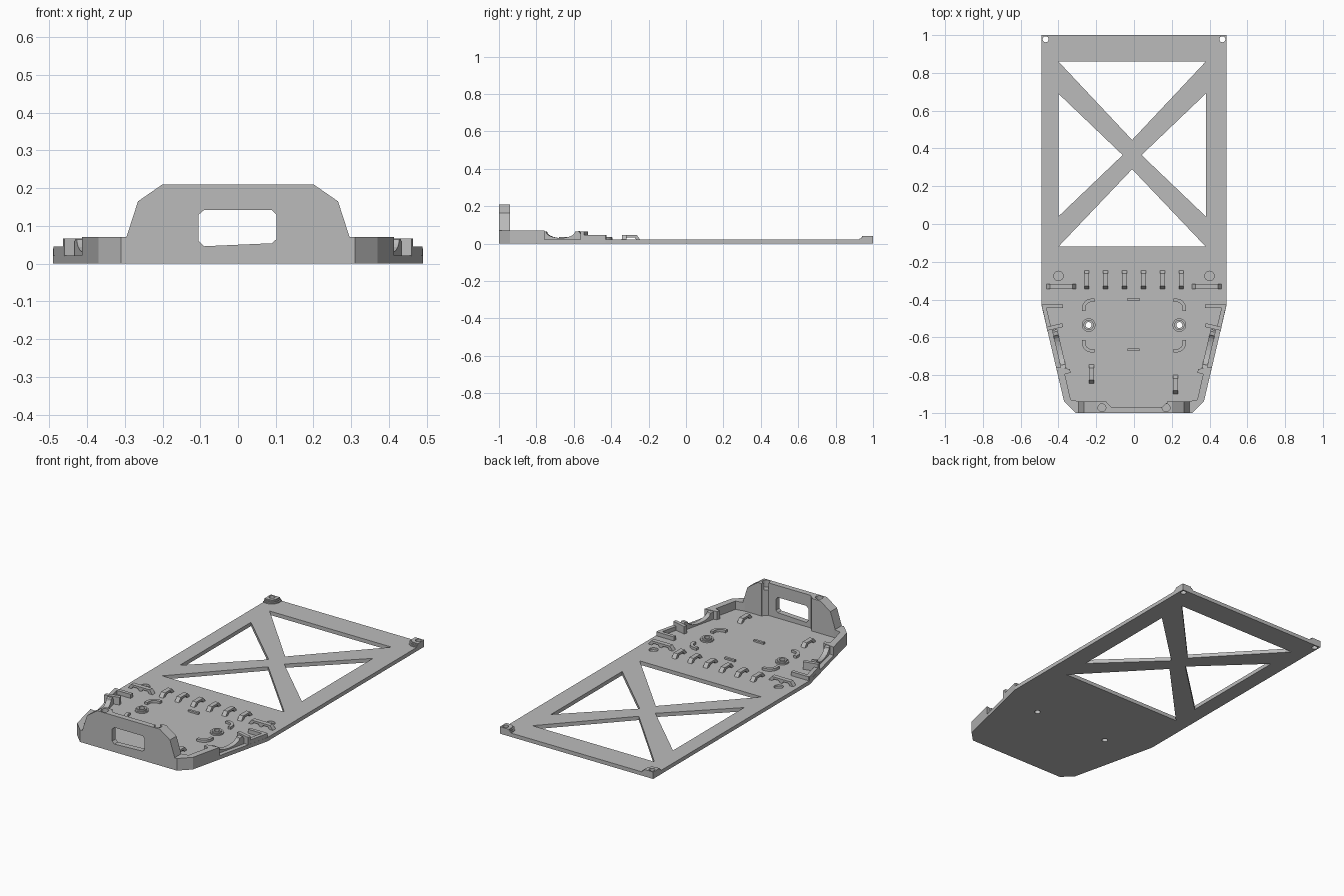
import bpy, bmesh, math
from mathutils import Matrix, Vector

if "Cube" in bpy.data.objects:
    bpy.data.objects.remove(bpy.data.objects["Cube"])

grey = bpy.data.materials.new("plain grey")
grey.use_nodes = True
COLOUR = (0.5, 0.5, 0.5, 1)
grey.diffuse_color = COLOUR
grey.node_tree.nodes["Principled BSDF"].inputs["Base Color"].default_value = COLOUR

T = 0.022  # plate thickness
FRONT = Matrix.Rotation(math.pi / 2, 4, "X")  # local y becomes z, depth runs to -y


def frame(origin, u):
    """Upright frame: first axis along u, second up, third across."""
    u = Vector(u).normalized()
    up = Vector((0, 0, 1))
    m = Matrix((u, up, u.cross(up))).transposed().to_4x4()
    return Matrix.Translation(origin) @ m


def circle(x, y, r, n=24):
    return [(x + r * math.cos(2 * math.pi * i / n), y + r * math.sin(2 * math.pi * i / n)) for i in range(n)]


def rect(x0, y0, x1, y1):
    return [(x0, y0), (x1, y0), (x1, y1), (x0, y1)]


def flip(points, s=-1):
    return [(s * x, y) for x, y in points]


def prism(name, loops, lo, hi, matrix=Matrix()):
    """Extrude a filled outline (first loop) with holes (other loops)."""
    curve = bpy.data.curves.new(name, "CURVE")
    curve.dimensions = "2D"
    curve.fill_mode = "BOTH"
    curve.extrude = (hi - lo) / 2
    for loop in loops:
        spline = curve.splines.new("POLY")
        spline.points.add(len(loop) - 1)
        for p, (x, y) in zip(spline.points, loop):
            p.co = (x, y, 0, 1)
        spline.use_cyclic_u = True
    temp = bpy.data.objects.new(name, curve)
    mesh = bpy.data.meshes.new_from_object(temp)
    bpy.data.objects.remove(temp)
    bpy.data.curves.remove(curve)
    mesh.transform(matrix @ Matrix.Translation((0, 0, (lo + hi) / 2)))
    bm = bmesh.new()
    bm.from_mesh(mesh)
    bmesh.ops.remove_doubles(bm, verts=bm.verts, dist=1e-5)
    bmesh.ops.recalc_face_normals(bm, faces=bm.faces)
    bm.to_mesh(mesh)
    bm.free()
    mesh.materials.clear()
    mesh.materials.append(grey)
    for p in mesh.polygons:
        p.use_smooth = False
    obj = bpy.data.objects.new(name, mesh)
    bpy.context.collection.objects.link(obj)
    return obj


def cut(obj, cutters):
    """Subtract the cutters, keep the result, and drop the helpers."""
    for c in cutters:
        c.hide_render = True
        mod = obj.modifiers.new("cut", "BOOLEAN")
        mod.operation, mod.solver, mod.object = "DIFFERENCE", "EXACT", c
    bpy.context.view_layer.update()
    obj.data = bpy.data.meshes.new_from_object(obj.evaluated_get(bpy.context.evaluated_depsgraph_get()))
    obj.modifiers.clear()
    for c in cutters:
        bpy.data.objects.remove(c)


# Base plate with cross-braced opening and screw holes
half = [(0.49, 1), (0.49, -0.43), (0.37, -0.94), (0.31, -1)]
outline = half + flip(half)[::-1]
L, R, B, F = -0.4, 0.38, 0.86, -0.12
openings = [
    [(L, B), (R, B), (-0.01, 0.445)],
    [(L, F), (R, F), (-0.01, 0.29)],
    [(L, 0.69), (L, 0.04), (-0.06, 0.365)],
    [(R, 0.69), (R, 0.04), (0.04, 0.365)],
]
holes = [circle(s * 0.24, -0.535, 0.016) for s in (-1, 1)]
holes += [circle(s * 0.468, 0.978, 0.016) for s in (-1, 1)]
plate = prism("base_plate", [outline] + openings + holes, 0, T)
cut(plate, [prism("recess_cutter", [circle(s * 0.4, -0.275, 0.025)], 0.01, 0.04) for s in (-1, 1)])

# Tall front wall with handle window, inner recess and screw holes
edge = [(0.297, 0.001), (0.295, 0.072), (0.265, 0.165), (0.2, 0.21)]
wall = prism("front_wall", [edge + flip(edge)[::-1]], 0.94, 1, FRONT)
window = [(-0.09, 0.046), (0.09, 0.054), (0.102, 0.065), (0.102, 0.13),
          (0.09, 0.142), (-0.09, 0.142), (-0.104, 0.13), (-0.104, 0.06)]
niche = [(-0.145, -0.93), (-0.145, -0.945), (-0.12, -0.968), (0.15, -0.968), (0.175, -0.945), (0.175, -0.93)]
cut(wall, [prism("window_cutter", [window], 0.9, 1.1, FRONT),
           prism("niche_cutter", [niche], T, 0.3)]
    + [prism("screw_cutter", [circle(s * 0.17, -0.973, 0.021)], 0.17, 0.3) for s in (-1, 1)])


def clip(name, x, y, u, length, bays=1):
    """Low cable clip with one or more arched openings underneath."""
    h = length / 2
    points = [(-h, 0), (-h + 0.018, 0.024), (h - 0.018, 0.024), (h, 0)]
    bay = (length - 0.03) / bays
    for i in range(bays):
        c = h - 0.015 - bay * (i + 0.5)
        w = bay / 2 - 0.006
        points += [(c + w, 0), (c + w - 0.01, 0.012), (c - w + 0.01, 0.012), (c - w, 0)]
    prism(name, [points], -0.013, 0.013, frame((x, y, T), u))


# Cable clips
for i in range(6):
    clip("cable_clip", -0.25 + i * 0.1, -0.295, (0, 1, 0), 0.1)
clip("right_side_clip", -0.225, -0.795, (0, 1, 0), 0.1)
clip("left_side_clip", 0.22, -0.85, (0, 1, 0), 0.1)
for y in (-0.4, -0.665):
    prism("locating_bar", [rect(-0.035, y - 0.007, 0.03, y + 0.007)], T, 0.032)

for s, side in ((-1, "right"), (1, "left")):
    clip(side + "_wide_clip", s * 0.385, -0.33, (1, 0, 0), 0.155, 2)

    # Front rim with inward tab
    rim = [(0.413, -0.757), (0.37, -0.94), (0.31, -1), (0.285, -1), (0.285, -0.94),
           (0.335, -0.93), (0.366, -0.795), (0.335, -0.787), (0.34, -0.768)]
    prism(side + "_front_rim", [flip(rim, s)], 0.001, 0.07)

    # Curved saddle along the slanted edge
    saddle = [(0, 0), (0, 0.045)]
    for i in range(11):
        a = math.pi * (1 + i / 10)
        saddle.append((0.1 + 0.08 * math.cos(a), 0.042 + 0.034 * math.sin(a)))
    saddle += [(0.2, 0.045), (0.21, 0.03), (0.21, 0)]
    prism(side + "_saddle", [saddle], -0.014, 0.014, frame((s * 0.372, -0.765, T), (s * 0.12, 0.51, 0)))

    # Low side wall with a tab at each end
    low = [(0.489, -0.43), (0.46, -0.555), (0.438, -0.55), (0.463, -0.445), (0.375, -0.445), (0.375, -0.425), (0.485, -0.425)]
    prism(side + "_low_wall", [flip(low, s)], T - 0.002, 0.045)
    tab = [(0.46, -0.565), (0.375, -0.545), (0.38, -0.525), (0.463, -0.545)]
    prism(side + "_side_tab", [flip(tab, s)], T - 0.002, 0.066)

    # Screw standoff: tapered collar around the hole
    for k, (r, z) in enumerate(((0.036, 0.03), (0.027, 0.038))):
        prism(side + "_standoff", [circle(s * 0.24, -0.535, r), circle(s * 0.24, -0.535, 0.016)], T - 0.002, z)

    # Rounded locating corners
    for cy, d in ((-0.445, 1), (-0.63, -1)):
        arc = [(math.cos(i * math.pi / 12), math.sin(i * math.pi / 12)) for i in range(7)]
        pts = [(0.05, -0.015)] + [(0.05 * a, 0.05 * b) for a, b in arc] + [(-0.015, 0.05), (-0.015, 0.032)]
        pts += [(0.032 * a, 0.032 * b) for a, b in arc[::-1]] + [(0.032, -0.015)]
        prism(side + "_locating_corner", [[(s * (0.225 + x), cy + d * y) for x, y in pts]], T, 0.036)

    # Back corner boss with sloped foot
    for r, z in ((0.036, 0.04), (0.042, 0.034), (0.05, 0.028)):
        boss = [(0.49, 1)] + [(0.468 + r * math.cos(a), 0.978 + r * math.sin(a))
                              for a in (math.pi * (1 + i / 12) for i in range(-0, 7))]
        boss = [(0.49, 1), (0.468 - r, 1)] + boss[1:] + [(0.49, 0.978 - r)]
        prism(side + "_back_boss", [flip(boss, s), circle(s * 0.468, 0.978, 0.016)], T - 0.002, z)
